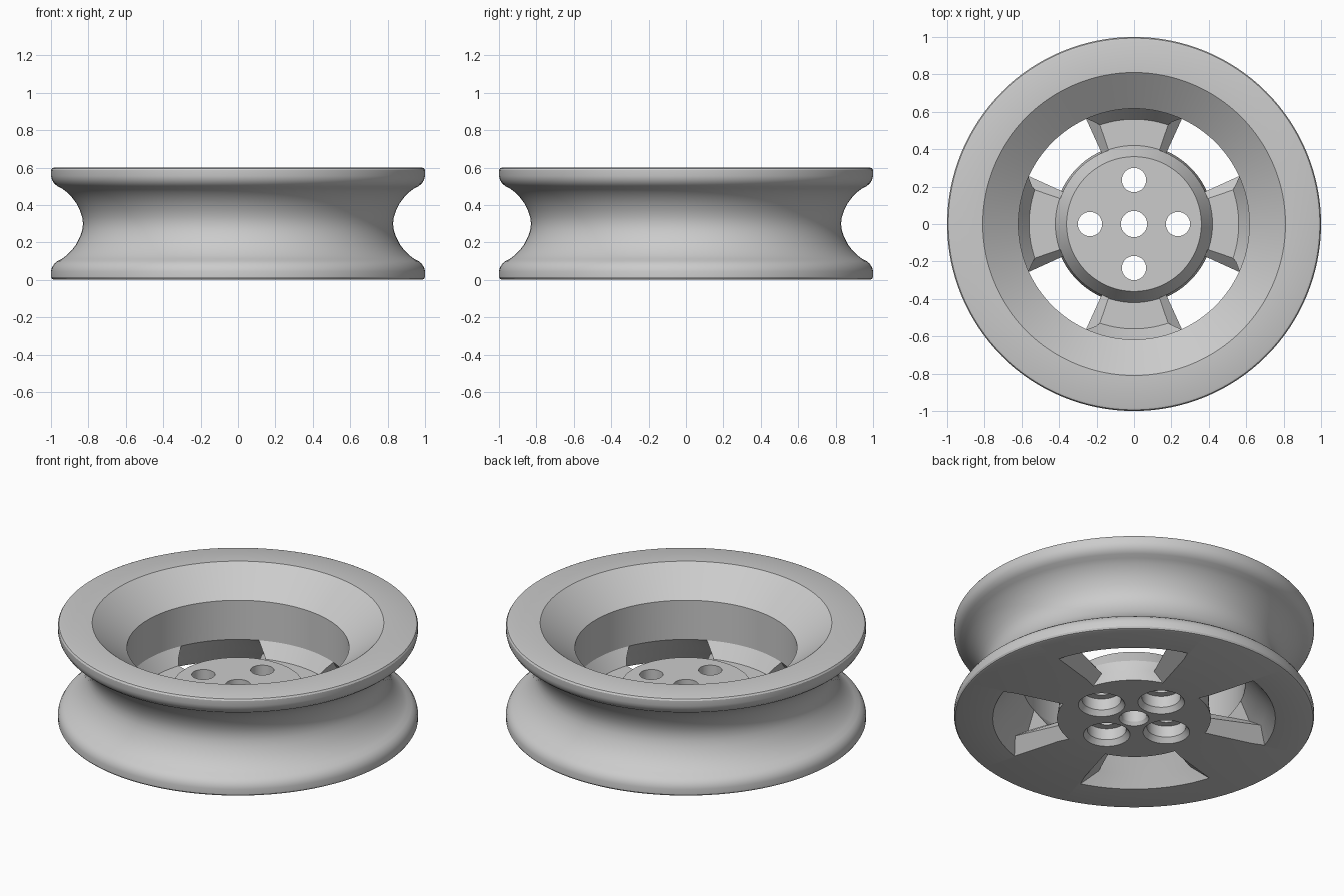
import bpy, bmesh
from math import sin, cos, pi, radians
from mathutils import Vector

default = bpy.data.objects.get("Cube")
if default:
    bpy.data.objects.remove(default, do_unlink=True)

# Single cast-metal material
GREY = (0.6, 0.6, 0.6, 1)
metal = bpy.data.materials.new("light grey metal")
metal.use_nodes = True
metal.diffuse_color = GREY
metal.node_tree.nodes["Principled BSDF"].inputs["Base Color"].default_value = GREY


def make_object(name, bm):
    bmesh.ops.recalc_face_normals(bm, faces=bm.faces)
    mesh = bpy.data.meshes.new(name)
    bm.to_mesh(mesh)
    bm.free()
    mesh.materials.append(metal)
    obj = bpy.data.objects.new(name, mesh)
    bpy.context.collection.objects.link(obj)
    return obj


def bridge(bm, a, b):
    for i in range(len(a)):
        j = (i + 1) % len(a)
        bm.faces.new((a[i], a[j], b[j], b[i]))


def lathe(name, profile, steps=128):
    """Revolve a closed (radius, height) loop around z."""
    bm = bmesh.new()
    rings = []
    for k in range(steps):
        t = 2 * pi * k / steps
        rings.append([bm.verts.new((r * cos(t), r * sin(t), z)) for r, z in profile])
    for k in range(steps):
        bridge(bm, rings[k], rings[(k + 1) % steps])
    return make_object(name, bm)


def loft(bm, sections):
    """Join stacked outlines into a capped solid."""
    rings = [[bm.verts.new(p) for p in s] for s in sections]
    for a, b in zip(rings, rings[1:]):
        bridge(bm, a, b)
    bm.faces.new(rings[0])
    bm.faces.new(rings[-1])


def sector(mid, z, inner, outer, half, steps=14):
    """Outline of a ring sector centred on the angle mid."""
    angles = [mid + radians(half) * (2 * i / steps - 1) for i in range(steps + 1)]
    arc = [Vector((outer * cos(a), outer * sin(a), z)) for a in angles]
    return arc + [Vector((inner * cos(a), inner * sin(a), z)) for a in reversed(angles)]


def circle(cx, cy, z, r, steps=40):
    return [Vector((cx + r * cos(2 * pi * i / steps), cy + r * sin(2 * pi * i / steps), z))
            for i in range(steps)]


# Rim edge and half groove, mirrored about mid height
MID = 0.3
upper = [(.983, .6), (.994, .596), (1, .586), (1, .555), (.995, .535), (.983, .515),
         (.965, .5), (.94, .487), (.915, .468), (.89, .443), (.865, .41),
         (.845, .37), (.833, .335)]
lower = [(r, 2 * MID - z) for r, z in reversed(upper)]

# Stepped dish, spoke floor, raised hub and centre bore
dish = [(.36, .22), (.42, .125), (.56, .125), (.617, .21), (.617, .45), (.81, .6)]
bore = [(.083, 0), (.07, .02), (.07, .22)]
wheel = lathe("pulley_wheel", bore + dish + upper + [(.829, MID)] + lower)

# Cutters for the four windows between the spokes and the four bolt holes
bm = bmesh.new()
window = [(-.02, .43, .801, 29), (.07, .417, .73, 20.5),
          (.125, .417, .686, 26), (.215, .417, .613, 20.5)]
bolt = [(-.01, .137), (.03, .108), (.1, .108), (.1001, .065), (.3, .065)]
for k in range(4):
    loft(bm, [sector(pi / 4 + k * pi / 2, *s) for s in window])
    x, y = .235 * cos(k * pi / 2), .235 * sin(k * pi / 2)
    loft(bm, [circle(x, y, z, r) for z, r in bolt])
cutter = make_object("opening_cutter", bm)
cutter.hide_render = True

cut = wheel.modifiers.new("openings", "BOOLEAN")
cut.operation = "DIFFERENCE"
cut.solver = "EXACT"
cut.object = cutter
bpy.ops.object.select_all(action="DESELECT")
wheel.select_set(True)
bpy.context.view_layer.objects.active = wheel
bpy.ops.object.modifier_apply(modifier=cut.name)
bpy.data.objects.remove(cutter, do_unlink=True)

# Soft groove, crisp machined edges
bpy.ops.object.shade_smooth_by_angle(angle=radians(28))
